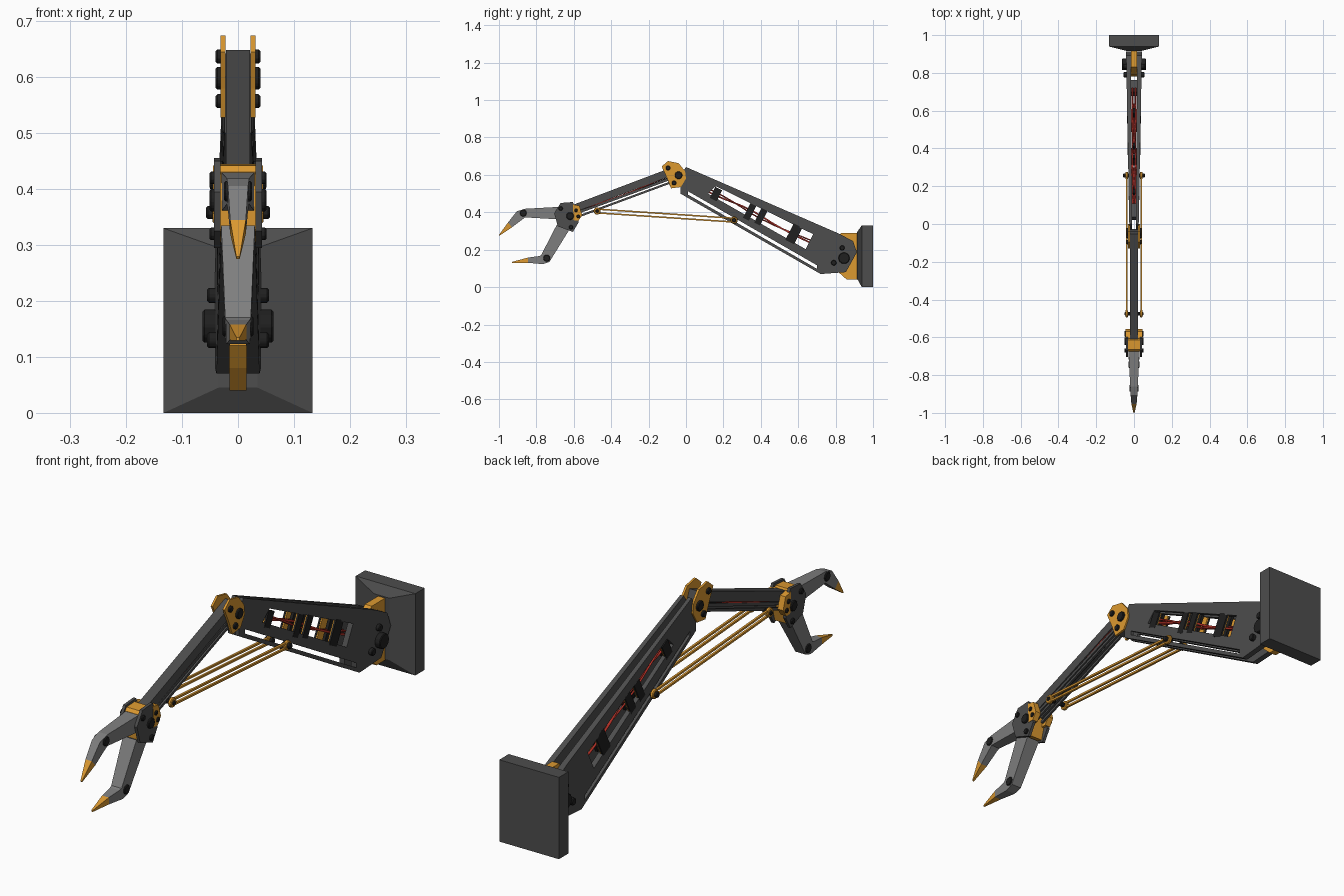
import bpy, bmesh, math
from mathutils import Matrix, Vector

if "Cube" in bpy.data.objects:
    bpy.data.objects.remove(bpy.data.objects["Cube"], do_unlink=True)


def material(name, r, g, b):
    m = bpy.data.materials.new(name)
    m.use_nodes = True
    m.diffuse_color = (r, g, b, 1)
    m.node_tree.nodes["Principled BSDF"].inputs["Base Color"].default_value = (r, g, b, 1)
    return m


DARK = material("dark grey", .075, .075, .075)
GREY = material("claw grey", .21, .21, .21)
YELLOW = material("amber", .72, .32, .03)
BLACK = material("black", .014, .014, .014)
RED = material("cable red", .45, .03, .02)
SIDES = (("left_", 1), ("right_", -1))


def finish(name, bm, *mats):
    bmesh.ops.recalc_face_normals(bm, faces=bm.faces)
    mesh = bpy.data.meshes.new(name)
    bm.to_mesh(mesh)
    bm.free()
    for m in mats:
        mesh.materials.append(m)
    ob = bpy.data.objects.new(name, mesh)
    bpy.context.collection.objects.link(ob)
    return ob


def prism(name, yz, x0, x1, mat, widen=0):
    """Side profile in y, z extruded across x; widen flares it along y."""
    bm = bmesh.new()
    rows = [[bm.verts.new((x * (1 + widen * y), y, z)) for y, z in yz] for x in (x0, x1)]
    bm.faces.new(rows[0])
    bm.faces.new(rows[1])
    for i in range(len(yz)):
        j = (i + 1) % len(yz)
        bm.faces.new((rows[0][i], rows[0][j], rows[1][j], rows[1][i]))
    return finish(name, bm, mat)


def beam(name, p, q, thick, x0, x1, mat):
    """Straight bar between two side points."""
    p, q = Vector(p), Vector(q)
    n = Vector((p.y - q.y, q.x - p.x)).normalized() * thick / 2
    return prism(name, [p + n, q + n, q - n, p - n], x0, x1, mat)


def pair(maker, name, *args):
    """Make one part on each side; the two x limits come before the material."""
    *shape, x0, x1, mat = args
    return [maker(side + name, *shape, s * x0, s * x1, mat) for side, s in SIDES]


def bolt(name, centre, r, x0, x1, mat):
    bm = bmesh.new()
    spin = Matrix.Translation(((x0 + x1) / 2, *centre)) @ Matrix.Rotation(math.pi / 2, 4, "Y")
    bmesh.ops.create_cone(bm, cap_ends=True, segments=10, radius1=r, radius2=r,
                          depth=abs(x1 - x0), matrix=spin)
    ob = finish(name, bm, mat)
    bev = ob.modifiers.new("rounded rim", "BEVEL")
    bev.width = .003
    return ob


def loft(name, sections, tip_mat, base_mat):
    """Rectangular sections (top, bottom, half width); the last span is the tip."""
    bm = bmesh.new()
    rings = [[bm.verts.new(v) for v in ((-w, *t), (w, *t), (w, *b), (-w, *b))]
             for t, b, w in sections]
    bm.faces.new(rings[0])
    bm.faces.new(rings[-1]).material_index = 1
    for k in range(len(rings) - 1):
        for i in range(4):
            j = (i + 1) % 4
            f = bm.faces.new((rings[k][i], rings[k][j], rings[k + 1][j], rings[k + 1][i]))
            f.material_index = int(k == len(rings) - 2)
    return finish(name, bm, base_mat, tip_mat)


def cable(name, points, r, mat):
    cu = bpy.data.curves.new(name, "CURVE")
    cu.dimensions = "3D"
    cu.bevel_depth = r
    cu.bevel_resolution = 1
    cu.resolution_u = 4
    sp = cu.splines.new("BEZIER")
    sp.bezier_points.add(len(points) - 1)
    for bp, co in zip(sp.bezier_points, points):
        bp.co = co
        bp.handle_left_type = bp.handle_right_type = "AUTO"
    cu.materials.append(mat)
    bpy.context.collection.objects.link(bpy.data.objects.new(name, cu))


def cut(ob, cutter):
    mod = ob.modifiers.new("opening", "BOOLEAN")
    mod.operation, mod.solver, mod.object = "DIFFERENCE", "EXACT", cutter
    bpy.context.view_layer.objects.active = ob
    bpy.ops.object.modifier_apply(modifier=mod.name)


# Wall plate with a raised, sloping front
loft("wall_plate", [((1, .33), (1, 0), .133), ((.94, .33), (.94, 0), .133),
                    ((.915, .295), (.915, .045), .035)], DARK, DARK)

# Shoulder
prism("shoulder_bracket", [(.92, .29), (.83, .29), (.79, .24), (.78, .12), (.815, .08),
                           (.86, .04), (.92, .04)], -.0155, .0155, YELLOW)
for name, c, r, out in (("shoulder_pivot", (.845, .155), .031, .063),
                        ("shoulder_top_bolt", (.835, .21), .014, .055),
                        ("shoulder_low_bolt", (.79, .13), .015, .055)):
    pair(bolt, name, c, r, .035, out, BLACK)

# Upper arm side plates with a window and a long lower slot
outline = [(-.03, .6), (0, .642), (.82, .285), (.893, .246), (.914, .187),
           (.855, .08), (.72, .07), (-.03, .5)]
window = [(.16, .54), (.68, .283), (.64, .203), (.118, .5)]
slot = [(.01, .513), (.7, .117), (.7, .098), (.01, .495)]
cutters = [prism("cutter", pts, -.2, .2, DARK) for pts in (window, slot)]
for side, s in SIDES:
    plate = prism(side + "upper_arm_plate", outline, s * .01, s * .025, DARK, widen=.75)
    for c in cutters:
        cut(plate, c)
for c in cutters:
    bpy.data.objects.remove(c, do_unlink=True)
beam("upper_arm_spacer", (.03, .57), (.1, .54), .04, -.012, .012, DARK)
beam("lower_arm_spacer", (.69, .19), (.75, .16), .05, -.02, .02, DARK)

# Cable clamps across the window: black outside, amber inside
for i, (y, z, wide, tall) in enumerate(((.16, .497, .04, .066), (.34, .402, .035, .088),
                                        (.4, .376, .035, .088), (.577, .285, .052, .1))):
    d = Vector((.45, .89)) * tall / 2
    p, q = Vector((y, z)) - d, Vector((y, z)) + d
    out = .026 + .018 * y
    pair(beam, f"clamp_{i + 1}", p, q, wide, out - .008, out, BLACK)
    pair(beam, f"clamp_backing_{i + 1}", p, q, wide * .95, out - .013, out - .008, YELLOW)
    beam(f"cable_guide_{i + 1}", p, q, wide * .6, -.006, .006, BLACK)

# Elbow
pair(prism, "elbow_plate", [(-.13, .645), (-.096, .674), (-.04, .663), (-.005, .62), (0, .58),
                            (-.027, .535), (-.08, .528), (-.1, .58)], .022, .031, YELLOW)
for name, c, r in (("elbow_front_bolt", (-.096, .637), .013),
                   ("elbow_pivot", (-.04, .598), .021), ("elbow_low_bolt", (-.064, .557), .013)):
    pair(bolt, name, c, r, .028, .04, BLACK)

# Forearm
beam("forearm_top_beam", (-.64, .405), (-.045, .63), .04, -.021, .021, DARK)
pair(beam, "forearm_middle_rail", (-.6, .39), (-.06, .588), .012, .009, .019, DARK)
pair(beam, "forearm_low_rail", (-.59, .372), (-.06, .568), .011, .011, .02, DARK)
beam("forearm_end_block", (-.1, .58), (-.04, .6), .08, -.02, .02, DARK)

# Cables through both arm sections
for x in (-.008, .008):
    tag = "left_" if x > 0 else "right_"
    cable(tag + "arm_cable", [(x, .04, .55), (x, .16, .49), (-x, .34, .415), (x, .5, .32),
                              (x, .72, .21)], .005, RED)
    cable(tag + "inner_cable", [(-x, .04, .56), (x, .2, .486), (x, .4, .365), (-x, .68, .245)],
          .004, RED)
    cable(tag + "forearm_cable", [(x * 1.7, -.6, .405), (x * 1.7, -.35, .488),
                                  (x * 1.7, -.08, .6)], .004, RED)
    cable(tag + "forearm_black_cable", [(x, -.6, .4), (x, -.35, .482), (x, -.08, .59)],
          .005, BLACK)

# Linkage rods from upper arm to forearm
near, far = (-.475, .407), (.257, .358)
for tag, d in (("upper_", .01), ("lower_", -.01)):
    pair(beam, tag + "link_rod", (near[0], near[1] + d), (far[0], far[1] + d), .008,
         .034, .043, YELLOW)
for tag, c in (("front", near), ("rear", far)):
    pair(bolt, tag + "_link_end", c, .02, .032, .046, YELLOW)
pair(bolt, "front_link_pin", near, .01, .012, .05, BLACK)
pair(bolt, "rear_link_pin", far, .012, .02, .057, BLACK)

# Wrist
pair(prism, "wrist_plate", [(-.705, .395), (-.67, .45), (-.605, .455), (-.58, .4),
                            (-.575, .345), (-.605, .295), (-.685, .325)], .031, .043, DARK)
pair(prism, "wrist_rear_plate", [(-.605, .442), (-.57, .435), (-.555, .385), (-.575, .355),
                                 (-.6, .355)], .02, .045, YELLOW)
prism("wrist_hub", [(-.675, .43), (-.665, .442), (-.615, .445), (-.585, .4), (-.61, .305),
                    (-.67, .325)], -.031, .031, YELLOW)
for name, c, r in (("wrist_front_bolt", (-.67, .42), .012), ("wrist_pivot", (-.62, .38), .021),
                   ("wrist_low_bolt", (-.615, .32), .012), ("wrist_rear_bolt", (-.588, .41), .01),
                   ("wrist_end_bolt", (-.576, .378), .01)):
    pair(bolt, name, c, r, .04, .051, BLACK)

# Claw fingers with amber tips
loft("upper_finger", [((-.66, .43), (-.64, .36), .03), ((-.86, .419), (-.86, .373), .02),
                      ((-.905, .405), (-.875, .362), .018), ((-.952, .345), (-.93, .32), .014),
                      ((-1, .279), (-.997, .275), .003)], YELLOW, GREY)
loft("lower_finger", [((-.69, .335), (-.625, .305), .03), ((-.775, .17), (-.73, .135), .023),
                      ((-.785, .166), (-.765, .123), .021), ((-.845, .158), (-.845, .13), .015),
                      ((-.93, .135), (-.93, .129), .003)], YELLOW, GREY)
pair(bolt, "upper_knuckle", (-.87, .396), .019, .01, .025, BLACK)
pair(bolt, "lower_knuckle", (-.745, .155), .019, .01, .028, BLACK)
